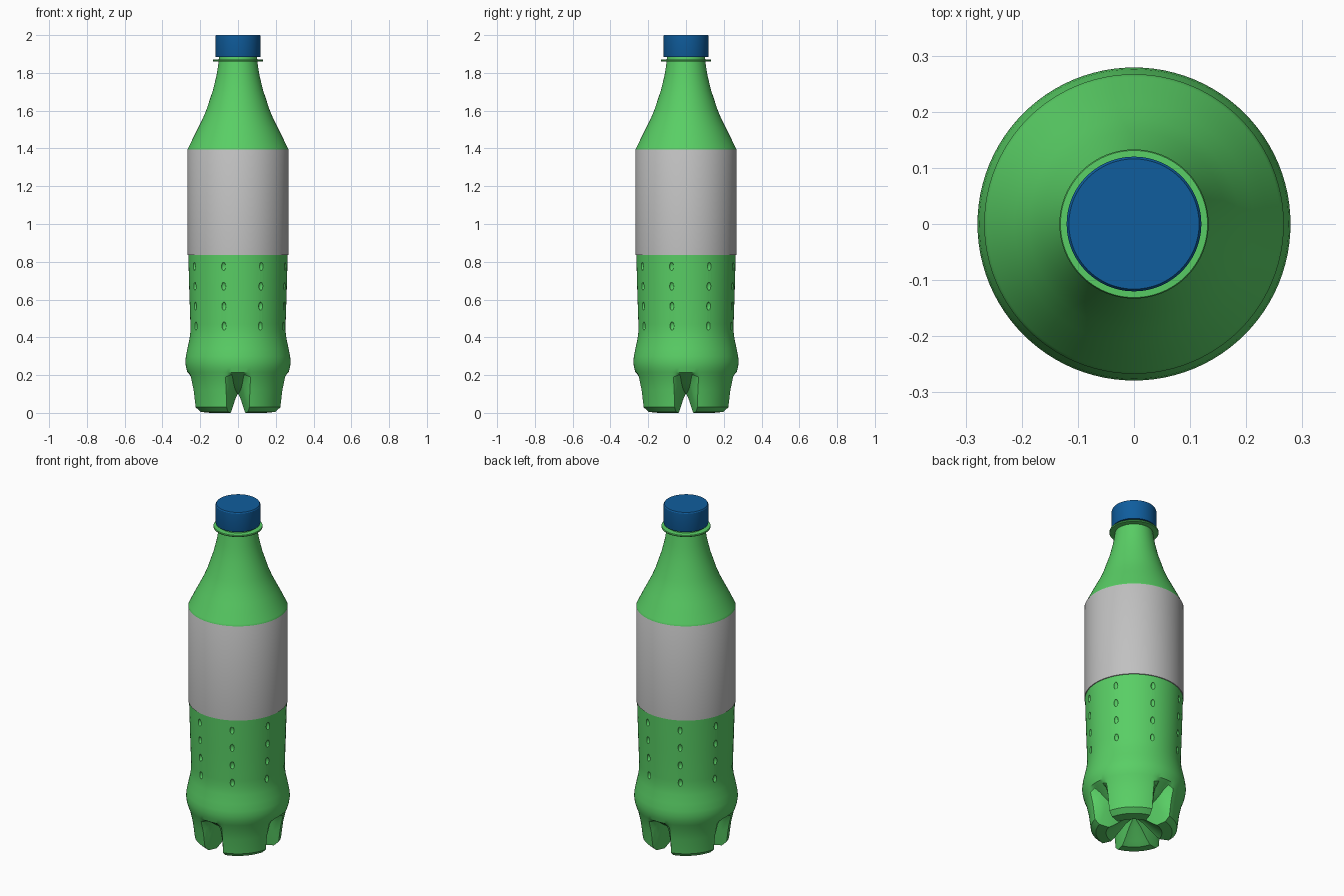
import bpy, bmesh, math
from math import sin, cos, radians, pi

if "Cube" in bpy.data.objects:
    bpy.data.objects.remove(bpy.data.objects["Cube"])

SEG = 96


def material(name, rgb):
    m = bpy.data.materials.new(name)
    m.diffuse_color = (*rgb, 1)
    m.use_nodes = True
    m.node_tree.nodes["Principled BSDF"].inputs["Base Color"].default_value = m.diffuse_color
    return m


green = material("bottle green", (0.10, 0.62, 0.13))
grey = material("label grey", (0.53, 0.53, 0.53))
blue = material("cap blue", (0.005, 0.11, 0.34))


def lathe(name, rings, mats, seg=SEG):
    """rings: functions angle -> (radius, z), listed bottom to top, closed by end fans."""
    bm = bmesh.new()
    loops = []
    for ring in rings:
        loop = []
        for i in range(seg):
            a = 2 * pi * i / seg
            r, z = ring(a)
            loop.append(bm.verts.new((r * cos(a), r * sin(a), z)))
        loops.append(loop)
    for lo, hi in zip(loops, loops[1:]):
        for i in range(seg):
            j = (i + 1) % seg
            bm.faces.new((lo[i], lo[j], hi[j], hi[i]))
    for loop in (loops[0], loops[-1]):
        z = sum(v.co.z for v in loop) / seg
        pole = bm.verts.new((0, 0, z))
        for i in range(seg):
            bm.faces.new((pole, loop[i], loop[(i + 1) % seg]))
    bmesh.ops.recalc_face_normals(bm, faces=bm.faces)
    me = bpy.data.meshes.new(name)
    bm.to_mesh(me)
    bm.free()
    for m in mats:
        me.materials.append(m)
    ob = bpy.data.objects.new(name, me)
    bpy.context.collection.objects.link(ob)
    return ob


def plain(r, z):
    return lambda a: (r, z)


def footed(foot, valley):
    """Blend from valley (on the axes) to foot (on the diagonals)."""
    def ring(a):
        d = abs((math.degrees(a) + 45) % 90 - 45)      # degrees away from valley centre
        t = min(max((d - 7.5) / 7.5, 0), 1)
        return tuple(v + (f - v) * t for f, v in zip(foot, valley))
    return ring


def smooth(ob, angle=28):
    bpy.ops.object.select_all(action='DESELECT')
    ob.select_set(True)
    bpy.context.view_layer.objects.active = ob
    bpy.ops.object.shade_smooth_by_angle(angle=radians(angle))


# bottle body: four-footed base, waist, label band, shoulder, neck ring
foot = [(0.01, 0.10), (0.06, 0.07), (0.12, 0.02), (0.15, 0.0), (0.205, 0.005),
        (0.232, 0.03), (0.243, 0.12), (0.258, 0.19), (0.268, 0.215)]
valley = [(0.01, 0.10), (0.05, 0.108), (0.10, 0.12), (0.13, 0.13), (0.16, 0.145),
          (0.19, 0.165), (0.215, 0.185), (0.25, 0.203), (0.268, 0.215)]
profile = [(0.275, 0.24), (0.279, 0.27), (0.276, 0.30), (0.268, 0.34), (0.257, 0.39),
           (0.252, 0.43), (0.252, 0.47), (0.258, 0.65), (0.263, 0.835), (0.267, 0.836),
           (0.267, 1.395), (0.262, 1.405), (0.238, 1.455), (0.213, 1.505), (0.188, 1.555),
           (0.165, 1.61), (0.149, 1.66), (0.132, 1.71), (0.113, 1.79), (0.102, 1.86),
           (0.131, 1.861), (0.133, 1.866), (0.131, 1.871), (0.102, 1.872), (0.10, 1.90)]
rings = [footed(f, v) for f, v in zip(foot, valley)] + [plain(*p) for p in profile]
body = lathe("bottle_body", rings, [green, grey])
for p in body.data.polygons:
    p.material_index = 1 if 0.8355 < p.center.z < 1.396 else 0

# rows of small grip dimples cut into the waist
bm = bmesh.new()
for z, r in ((0.46, 0.253), (0.565, 0.2565), (0.67, 0.26), (0.775, 0.263)):
    for k in range(8):
        a = radians(28 + 45 * k)
        new = bmesh.ops.create_uvsphere(bm, u_segments=12, v_segments=8, radius=1)["verts"]
        for v in new:
            v.co = (v.co.x * 0.012 + r * cos(a), v.co.y * 0.012 + r * sin(a),
                    v.co.z * 0.022 + z)
me = bpy.data.meshes.new("dimple_cutter")
bm.to_mesh(me)
bm.free()
me.materials.append(green)
cutter = bpy.data.objects.new("dimple_cutter", me)
bpy.context.collection.objects.link(cutter)
cutter.hide_render = True
mod = body.modifiers.new("dimples", 'BOOLEAN')
mod.operation = 'DIFFERENCE'
mod.solver = 'EXACT'
mod.object = cutter
bpy.context.view_layer.objects.active = body
bpy.ops.object.modifier_apply(modifier=mod.name)
bpy.data.objects.remove(cutter)
smooth(body)

# screw cap
cap = lathe("cap", [plain(0.119, 1.885), plain(0.12, 1.888), plain(0.12, 1.994),
                    plain(0.116, 2.0)], [blue])
smooth(cap)
